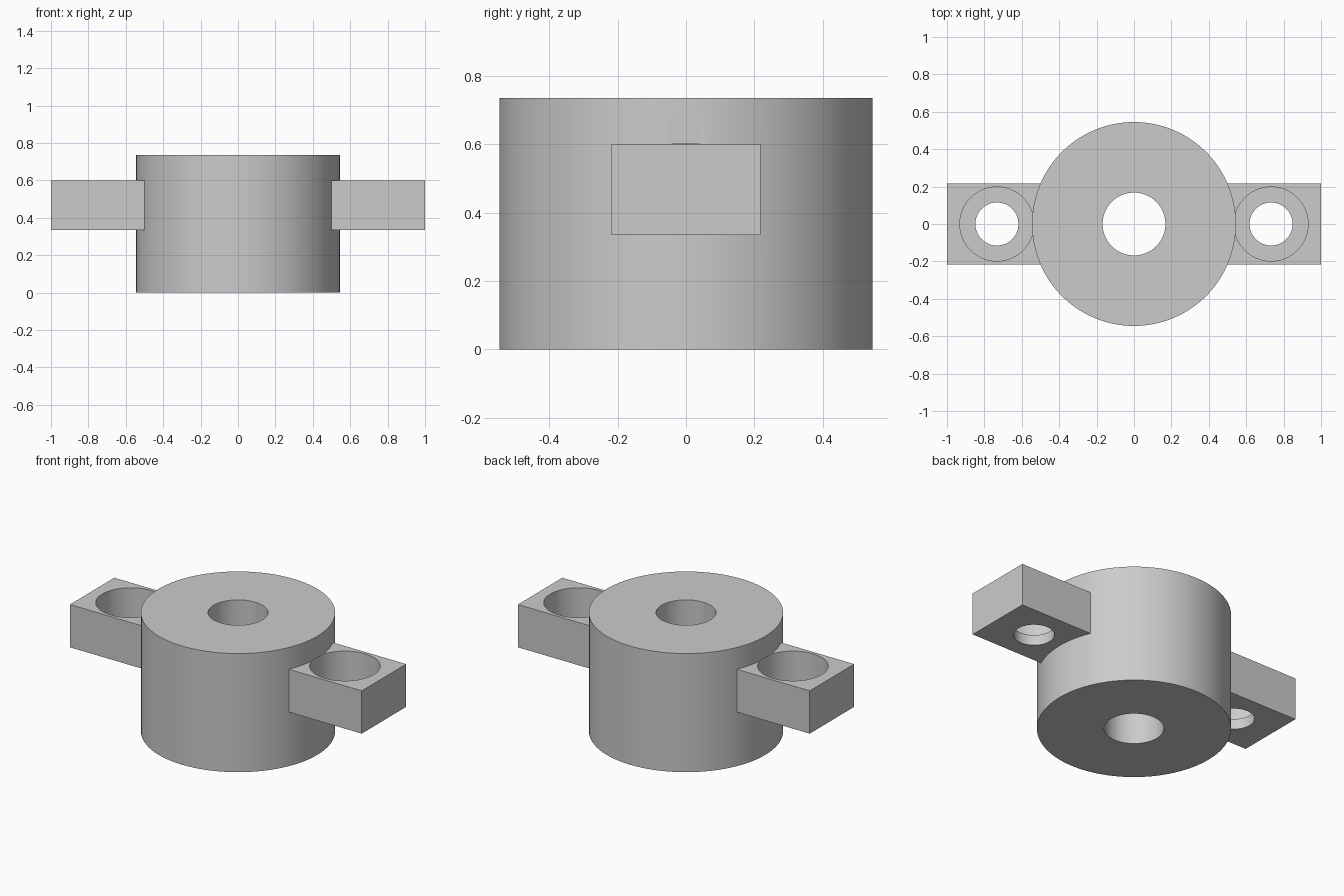
import bpy
import math

cube = bpy.data.objects.get("Cube")
if cube:
    bpy.data.objects.remove(cube, do_unlink=True)

HUB_R, HUB_H, BORE_R = 0.545, 0.735, 0.168
LUG_LOW, LUG_TOP, LUG_HALF_W = 0.335, 0.6, 0.217
HOLE_X, HOLE_R, RECESS_R, RECESS_FLOOR = 0.733, 0.115, 0.198, 0.4

grey = bpy.data.materials.new("plain grey")
grey.use_nodes = True
colour = (0.6, 0.6, 0.6, 1)
grey.diffuse_color = colour
grey.node_tree.nodes["Principled BSDF"].inputs["Base Color"].default_value = colour


def cylinder(name, x, radius, low, high, sides=96):
    bpy.ops.mesh.primitive_cylinder_add(
        vertices=sides, radius=radius, depth=high - low, location=(x, 0, (low + high) / 2))
    obj = bpy.context.object
    obj.name = name
    obj.data.materials.append(grey)
    return obj


def combine(target, tool, operation):
    mod = target.modifiers.new(tool.name, "BOOLEAN")
    mod.object, mod.operation, mod.solver = tool, operation, "EXACT"
    bpy.context.view_layer.objects.active = target
    bpy.ops.object.modifier_apply(modifier=mod.name)
    bpy.data.objects.remove(tool, do_unlink=True)


# Round hub
hub = cylinder("hub_with_lugs", 0, HUB_R, 0, HUB_H, 128)

# Mounting lugs on both sides, merged as one bar through the hub
bpy.ops.mesh.primitive_cube_add(size=1, location=(0, 0, (LUG_LOW + LUG_TOP) / 2))
bar = bpy.context.object
bar.name = "lug_bar"
bar.scale = (2, 2 * LUG_HALF_W, LUG_TOP - LUG_LOW)
bar.data.materials.append(grey)
combine(hub, bar, "UNION")

# Central bore
combine(hub, cylinder("bore_cutter", 0, BORE_R, -0.1, HUB_H + 0.1), "DIFFERENCE")

# Counterbored bolt holes
for side in (-1, 1):
    x = side * HOLE_X
    combine(hub, cylinder("recess_cutter", x, RECESS_R, RECESS_FLOOR, LUG_TOP + 0.001), "DIFFERENCE")
    combine(hub, cylinder("bolt_hole_cutter", x, HOLE_R, LUG_LOW - 0.1, LUG_TOP), "DIFFERENCE")

# Smooth round walls, crisp edges
bpy.ops.object.select_all(action="DESELECT")
hub.select_set(True)
bpy.context.view_layer.objects.active = hub
bpy.ops.object.shade_smooth_by_angle(angle=math.radians(30))
